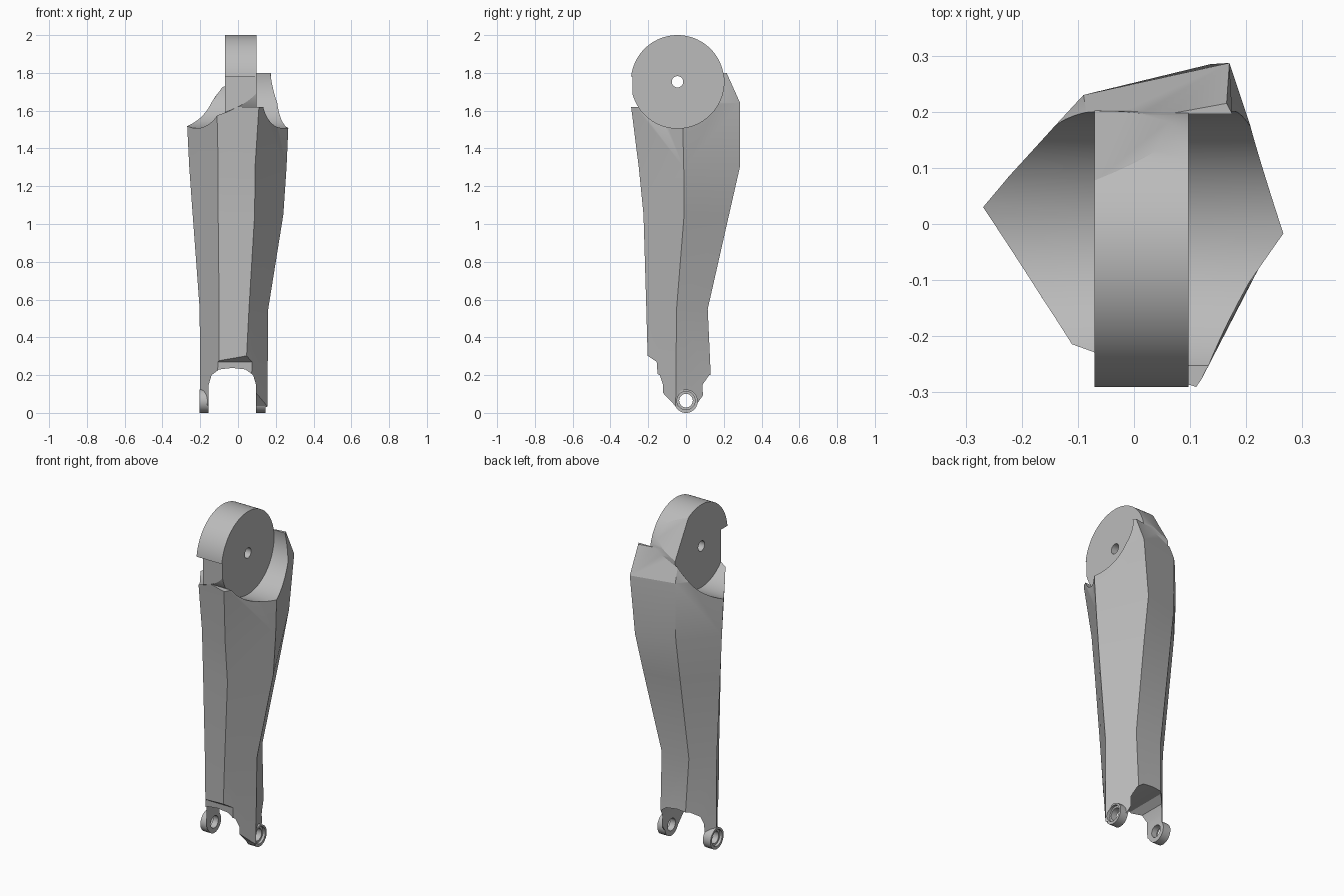
import bpy, bmesh, math
from mathutils import Vector, Matrix

if "Cube" in bpy.data.objects:
    bpy.data.objects.remove(bpy.data.objects["Cube"])

grey = bpy.data.materials.new("plain grey")
grey.use_nodes = True
colour = (0.5, 0.5, 0.5, 1)
grey.diffuse_color = colour
grey.node_tree.nodes["Principled BSDF"].inputs["Base Color"].default_value = colour


def make(name, bm):
    bmesh.ops.recalc_face_normals(bm, faces=bm.faces)
    mesh = bpy.data.meshes.new(name)
    bm.to_mesh(mesh)
    bm.free()
    mesh.materials.append(grey)
    ob = bpy.data.objects.new(name, mesh)
    bpy.context.collection.objects.link(ob)
    return ob


def loft(name, rings):
    """Skin closed rings of points and cap both ends."""
    bm = bmesh.new()
    loops = [[bm.verts.new(p) for p in ring] for ring in rings]
    n = len(loops[0])
    for a, b in zip(loops, loops[1:]):
        for i in range(n):
            j = (i + 1) % n
            bm.faces.new((a[i], a[j], b[j], b[i]))
    bm.faces.new(loops[0][::-1])
    bm.faces.new(loops[-1])
    return make(name, bm)


def prism(name, pts, axis, lo, hi):
    def place(p, d):
        return (d, *p) if axis == "x" else (p[0], d, p[1])
    return loft(name, [[place(p, d) for p in pts] for d in (lo, hi)])


def cylinder(name, y, z, r, lo, hi, sides=64):
    pts = [(y + r * math.cos(t * math.tau / sides), z + r * math.sin(t * math.tau / sides))
           for t in range(sides)]
    return prism(name, pts, "x", lo, hi)


def combine(ob, other, operation="DIFFERENCE"):
    mod = ob.modifiers.new(operation, "BOOLEAN")
    mod.operation = operation
    mod.solver = "EXACT"
    mod.object = other
    bpy.context.view_layer.objects.active = ob
    bpy.ops.object.modifier_apply(modifier=mod.name)
    bpy.data.objects.remove(other)


# Six-sided shin: front left, front right, right ridge, back right, back left, left ridge
sections = {
    0.0: [(-.1, -.16), (.03, -.195), (.155, -.055), (.075, .14), (-.075, .135), (-.2, 0)],
    .55: [(-.1, -.17), (.058, -.21), (.16, -.05), (.08, .115), (-.096, .11), (-.203, 0)],
    1.05: [(-.105, -.18), (.088, -.225), (.24, -.01), (.12, .228), (-.092, .187), (-.24, .02)],
    1.3: [(-.105, -.19), (.09, -.25), (.257, -.012), (.137, .285), (-.09, .225), (-.258, .03)],
    1.64: [(-.112, -.22), (.112, -.293), (.272, -.02), (.17, .287), (-.09, .23), (-.275, .03)],
    1.8: [(-.11, -.2), (.11, -.28), (.28, 0), (.165, .215), (-.08, .17), (-.25, .02)],
}
shin = loft("shin", [[(x, y, z) for x, y in ring] for z, ring in sections.items()])

# Knee seat, front lip and ankle cut-outs
KY, KZ = -.045, 1.753
combine(shin, cylinder("seat_cutter", KY, KZ, .246, -.5, .5, 96))
combine(shin, prism("lip_cutter", [(-.6, 1.62), (-.15, 1.62), (-.15, 1.9), (-.6, 1.9)], "x", -.5, .5))
combine(shin, prism("ankle_cutter", [
    (-.5, -.2), (-.5, .31), (-.2, .3), (-.155, .27), (-.145, .13), (-.05, .03),
    (.045, .03), (.095, .1), (.1, .17), (.5, .17), (.5, -.2)], "x", -.5, .5))
combine(shin, prism("arch_cutter", [
    (-.155, -.1), (-.155, .15), (-.14, .2), (-.1, .23), (-.03, .238),
    (.04, .23), (.08, .2), (.095, .15), (.095, -.1)], "y", -.5, .5))

# Knee disc, trimmed flush with the back and front planes of the shin
disc = cylinder("knee_disc", KY, KZ, .247, -.07, .097, 96)
corner = Vector((-.07, .085, 1.955))
normal = (Vector((.097, .15, 1.92)) - corner).cross(Vector((-.09, .23, 1.7)) - corner)
bm = bmesh.new()
bm.from_mesh(disc.data)
bmesh.ops.bisect_plane(bm, geom=bm.verts[:] + bm.edges[:] + bm.faces[:],
                       plane_co=corner, plane_no=normal, clear_outer=True)
bmesh.ops.holes_fill(bm, edges=[e for e in bm.edges if e.is_boundary])
bm.to_mesh(disc.data)
bm.free()
front = [(-.2, -.19), (.13, -.295), (.13, -.5), (-.2, -.5)]
combine(disc, loft("front_cutter", [[(x, y, z) for x, y in front] for z in (1.55, 1.78)]))
combine(shin, disc, "UNION")
combine(shin, cylinder("knee_hole", KY, KZ, .03, -.3, .3, 32))

# Ankle rings with a through hole and a recess on the outer side
for inner, outer in ((-.155, -.205), (.095, .146)):
    side = math.copysign(1, outer)
    combine(shin, cylinder("ankle_ring", 0, .062, .062, min(inner, outer), max(inner, outer), 40), "UNION")
    combine(shin, cylinder("ring_recess", 0, .065, .048, *sorted((outer - side * .015, outer + side * .1)), 40))
combine(shin, cylinder("ankle_hole", 0, .065, .036, -.5, .5, 40))

bpy.ops.object.select_all(action="DESELECT")
shin.select_set(True)
bpy.context.view_layer.objects.active = shin
bpy.ops.object.shade_smooth_by_angle(angle=math.radians(20))
